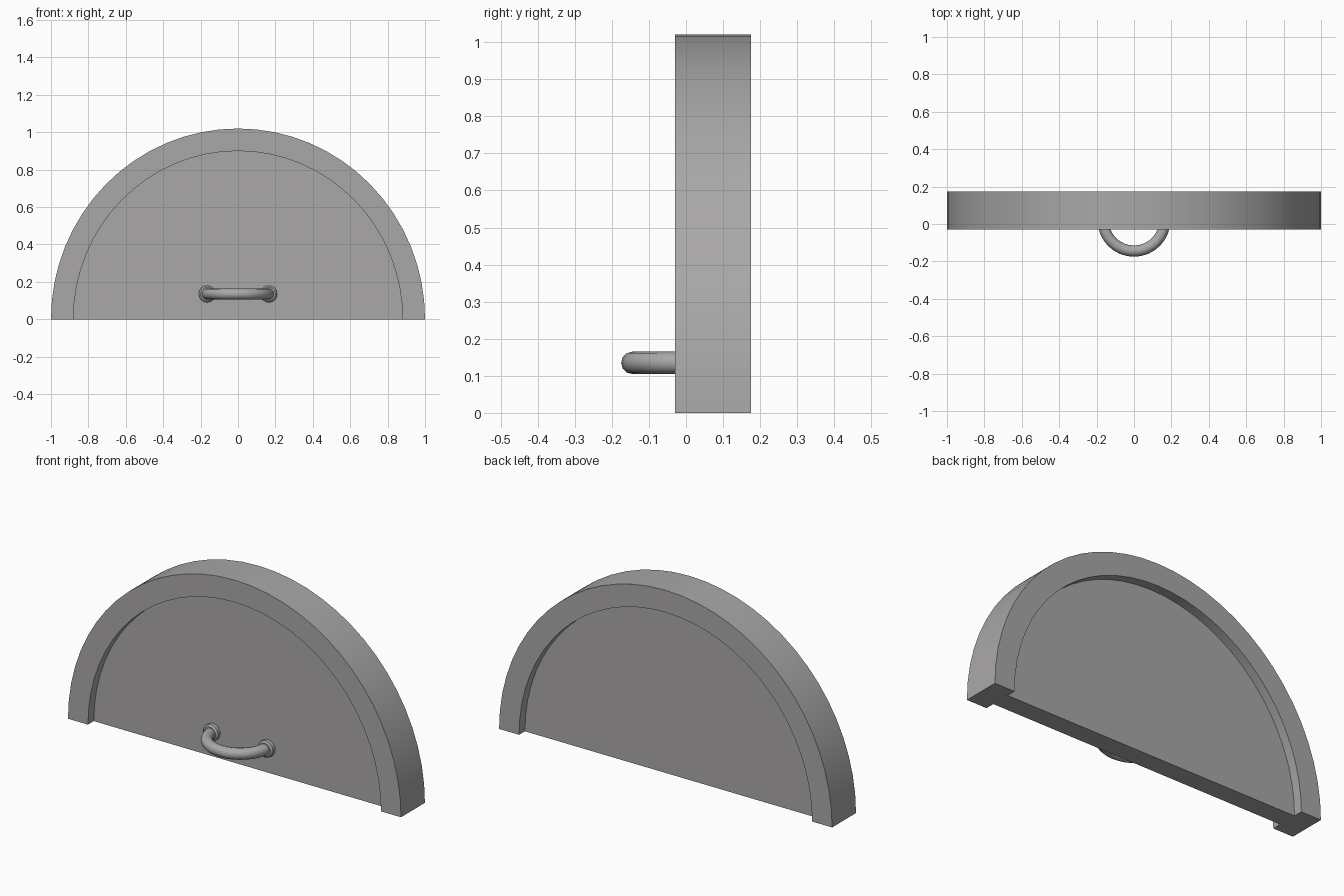
import bpy, bmesh, math
from mathutils import Vector

if "Cube" in bpy.data.objects:
    bpy.data.objects.remove(bpy.data.objects["Cube"])

grey = bpy.data.materials.new("warm grey")
grey.diffuse_color = (0.40, 0.39, 0.39, 1)
grey.use_nodes = True
grey.node_tree.nodes["Principled BSDF"].inputs["Base Color"].default_value = grey.diffuse_color

SEG = 32                 # steps around the half circle
FRONT, BACK = -0.03, 0.175


def arc(rx, rz):
    return [(rx * math.cos(math.pi * i / SEG), rz * math.sin(math.pi * i / SEG))
            for i in range(SEG + 1)]


def finish(name, bm, angle=35):
    bmesh.ops.recalc_face_normals(bm, faces=bm.faces)
    me = bpy.data.meshes.new(name)
    bm.to_mesh(me)
    bm.free()
    me.materials.append(grey)
    ob = bpy.data.objects.new(name, me)
    bpy.context.collection.objects.link(ob)
    bpy.ops.object.select_all(action='DESELECT')
    ob.select_set(True)
    bpy.context.view_layer.objects.active = ob
    bpy.ops.object.shade_smooth_by_angle(angle=math.radians(angle))
    return ob


def loft(bm, rings, caps=True):
    """Join closed rings of points into a tube."""
    vs = [[bm.verts.new(p) for p in r] for r in rings]
    n = len(vs[0])
    for a, b in zip(vs, vs[1:]):
        for k in range(n):
            bm.faces.new((a[k], a[(k + 1) % n], b[(k + 1) % n], b[k]))
    if caps:
        bm.faces.new(vs[0])
        bm.faces.new(vs[-1])


# arched frame: rectangular section swept along the half circle
bm = bmesh.new()
loft(bm, [[(ox, FRONT, oz), (ox, BACK, oz), (ix, BACK, iz), (ix, FRONT, iz)]
          for (ox, oz), (ix, iz) in zip(arc(1.0, 1.02), arc(0.88, 0.90))])
finish("arched_frame", bm)

# half-round panel recessed in the frame on both sides
bm = bmesh.new()
loft(bm, [[(x, y, z) for x, z in arc(0.885, 0.905)] for y in (0.02, 0.125)])
finish("panel", bm)

# bow handle: half ring tube
HZ, R, r, Y0 = 0.135, 0.165, 0.03, 0.02
bm = bmesh.new()
rings = []
for i in range(17):
    a = math.pi * i / 16
    out = Vector((math.cos(a), -math.sin(a), 0))
    c = Vector((0, Y0, HZ)) + out * R
    rings.append([c + out * r * math.cos(t) + Vector((0, 0, r * math.sin(t)))
                  for t in (2 * math.pi * k / 12 for k in range(12))])
loft(bm, rings)
finish("handle", bm)

# round collars where the handle meets the panel
for side, x in (("left", -R), ("right", R)):
    bm = bmesh.new()
    loft(bm, [[(x + q * math.cos(t), y, HZ + q * math.sin(t))
               for t in (2 * math.pi * k / 16 for k in range(16))]
              for q, y in ((0.045, 0.025), (0.045, 0.0), (0.036, -0.008))])
    finish("handle_collar_" + side, bm)
